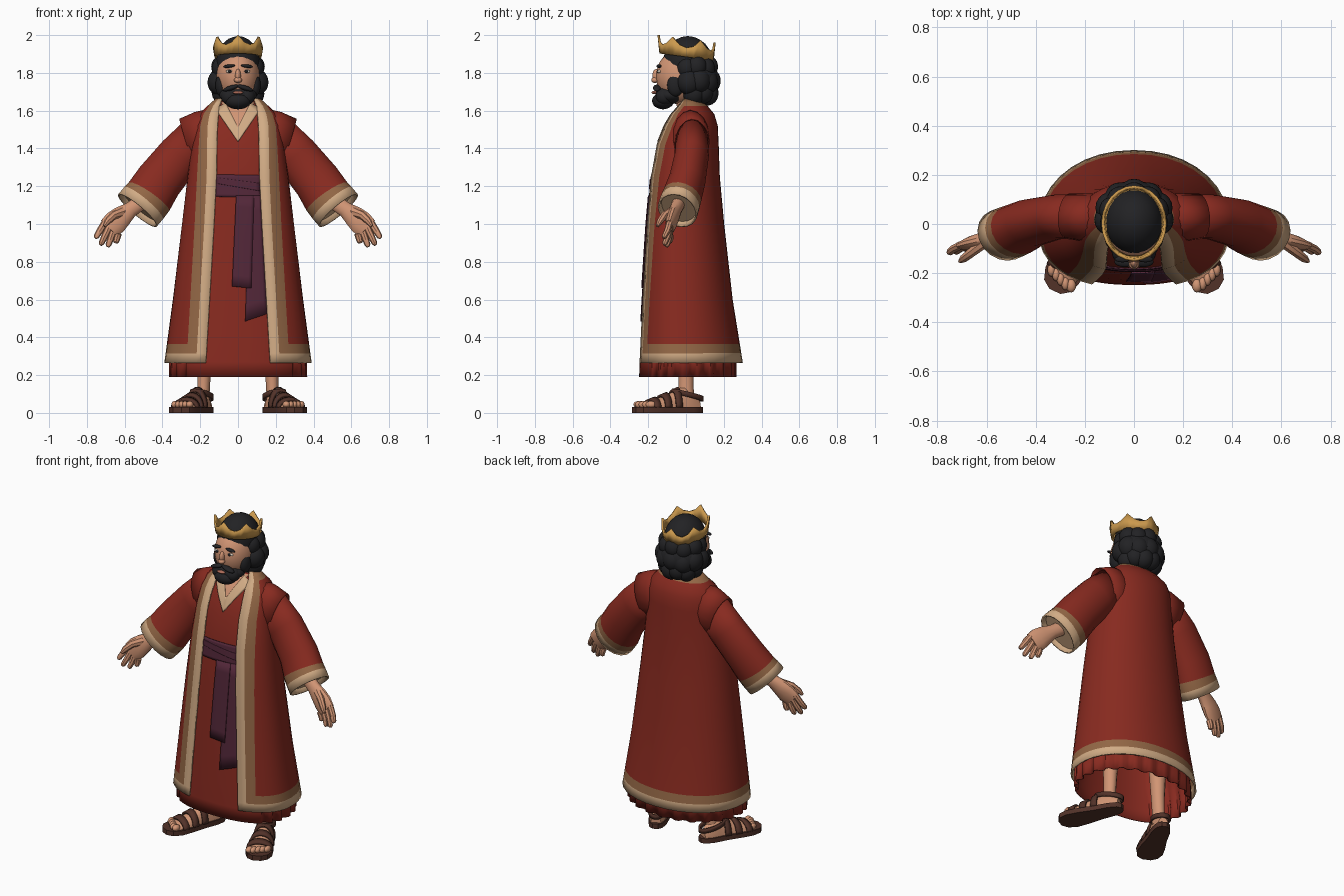
import bpy, bmesh, math
from mathutils import Vector, Matrix

if "Cube" in bpy.data.objects:
    bpy.data.objects.remove(bpy.data.objects["Cube"])

def material(name, r, g, b):
    m = bpy.data.materials.new(name)
    m.diffuse_color = (r, g, b, 1)
    m.use_nodes = True
    m.node_tree.nodes["Principled BSDF"].inputs["Base Color"].default_value = m.diffuse_color
    return m

RED = material("red_cloth", .245, .023, .014)
BEIGE = material("beige_trim", .64, .41, .235)
BROWN = material("brown_trim", .29, .135, .06)
SKIN = material("skin", .64, .30, .175)
HAIR = material("black_hair", .016, .016, .018)
GOLD = material("gold", .60, .32, .075)
PURPLE = material("purple_sash", .085, .02, .04)
LEATHER = material("sandal_leather", .085, .032, .022)
WHITE = material("eye_white", .7, .62, .52)
LIP = material("lip", .42, .15, .10)

def finish(name, bm, mats, mirror=False, thick=0):
    bmesh.ops.recalc_face_normals(bm, faces=bm.faces)
    me = bpy.data.meshes.new(name)
    bm.to_mesh(me)
    bm.free()
    ob = bpy.data.objects.new(name, me)
    bpy.context.collection.objects.link(ob)
    for m in mats:
        me.materials.append(m)
    if thick:
        s = ob.modifiers.new("thickness", 'SOLIDIFY')
        s.thickness, s.offset = thick, 0
    if mirror:
        ob.modifiers.new("mirror", 'MIRROR')
    return ob

def loft(name, rings, mats, rule=lambda i, j: 0, wrap=True, caps=False, **kw):
    bm = bmesh.new()
    vs = [[bm.verts.new(p) for p in r] for r in rings]
    n = len(rings[0])
    for i in range(len(rings) - 1):
        for j in range(n if wrap else n - 1):
            k = (j + 1) % n
            f = bm.faces.new((vs[i][j], vs[i][k], vs[i + 1][k], vs[i + 1][j]))
            f.material_index = rule(i, j)
    if caps:
        bm.faces.new(vs[0])
        bm.faces.new(vs[-1]).material_index = rule(len(rings) - 2, 0)
    bmesh.ops.remove_doubles(bm, verts=bm.verts, dist=1e-4)
    return finish(name, bm, mats, **kw)

def tube(name, secs, mats, n=12, **kw):
    # sections: (centre, half size toward y, half size across)
    pts = [Vector(s[0]) for s in secs]
    rings = []
    for i, (c, hu, hv) in enumerate(secs):
        t = (pts[min(i + 1, len(pts) - 1)] - pts[max(i - 1, 0)]).normalized()
        ref = Vector((0, 1, 0))
        u = (ref - t * ref.dot(t)).normalized()
        v = t.cross(u)
        rings.append([pts[i] + u * hu * math.cos(a) + v * hv * math.sin(a)
                      for a in (2 * math.pi * k / n for k in range(n))])
    return loft(name, rings, mats, **kw)

def blobs(name, mat, items, mirror=False):
    # items: (centre, radii, optional roll about y)
    bm = bmesh.new()
    for loc, rad, *roll in items:
        mtx = (Matrix.Translation(loc) @ Matrix.Rotation(roll[0] if roll else 0, 4, 'Y')
               @ Matrix.Diagonal((*rad, 1)))
        bmesh.ops.create_icosphere(bm, subdivisions=3, radius=1, matrix=mtx)
    return finish(name, bm, [mat], mirror)

def lerp(table, z):
    for a, b in zip(table, table[1:]):
        if z <= b[0]:
            t = max(0, (z - a[0]) / (b[0] - a[0]))
            return [p + (q - p) * t for p, q in zip(a[1:], b[1:])]
    return list(table[-1][1:])

# Garment outline by height: half width, front y, back y
BODY = [(.19, .385, -.258, .295), (.265, .385, -.256, .296), (.6, .34, -.238, .242),
        (1.0, .292, -.212, .197), (1.25, .262, -.19, .174), (1.42, .24, -.16, .168),
        (1.52, .225, -.12, .163), (1.58, .20, -.085, .145), (1.62, .16, -.05, .112),
        (1.66, .115, -.02, .07)]
POW = .83

def outline(z, inner=False):
    a, f, b = lerp(BODY, z)
    return (a * .945, f + .013, b - .03) if inner else (a, f, b)

def around(sec, t, z, k=1):
    # squarer in front, rounder behind
    a, f, b = sec
    s, c = math.sin(t), math.cos(t)
    y0 = f + .44 * (b - f)
    h, p = (y0 - f, POW) if c > 0 else (b - y0, .95)
    return Vector((k * a * math.copysign(abs(s) ** p, s), y0 - k * h * math.copysign(abs(c) ** p, c), z))

# Inner robe with a pleated hem
rings = []
for z in (.19, .27, .4, .6, .8, 1.0, 1.25, 1.42, 1.52, 1.58, 1.62, 1.65):
    amp = .06 * max(0, 1 - (z - .19) / .3)
    rings.append([around(outline(z, True), t, z, 1 - amp * (j % 4 in (2, 3)) * (math.cos(t) < .75))
                  for j, t in ((j, 2 * math.pi * j / 96) for j in range(96))])
loft("robe", rings, [RED], thick=.006)

# Open coat with beige and brown borders
EDGE = [(.265, .17), (1.2, .115), (1.5, .11), (1.62, .10), (1.66, .085)]
rings = []
for z in (.265, .315, .365, .6, .8, 1.0, 1.25, 1.42, 1.47, 1.52, 1.55, 1.58, 1.62, 1.638, 1.66):
    sec = outline(z)
    x0 = lerp(EDGE, z)[0]
    ts = []
    for k in range(3):
        t = math.asin(min(1, (x0 + .05 * k) / sec[0]) ** (1 / POW))
        ts.append(min(t, ts[-1] + .3) if ts else t)
    ts += [ts[2] + (math.pi - ts[2]) * k / 14 for k in range(1, 15)]
    ts += [2 * math.pi - t for t in reversed(ts[:-1])]
    rings.append([around(sec, t, z) for t in ts])
cols, rows = len(rings[0]) - 1, len(rings) - 1

def coat_rule(i, j):
    d = min(j, cols - 1 - j)
    if d == 0 or i == 0:
        return 1
    return 2 if d == 1 or i == 1 or i >= rows - 2 else 0
loft("coat", rings, [RED, BEIGE, BROWN], coat_rule, wrap=False, thick=.01)

# Flat pieces laid on the front of the robe
def patch(name, mat, tl, tr, br, bl, off, nx=6, nz=8, **kw):
    grid = []
    for i in range(nz + 1):
        l, r = Vector(tl).lerp(Vector(bl), i / nz), Vector(tr).lerp(Vector(br), i / nz)
        row = []
        for j in range(nx + 1):
            x, z = l.lerp(r, j / nx)
            sec = outline(z, True)
            t = math.asin(min(1, abs(x) / sec[0]) ** (1 / POW))
            row.append((x, around(sec, t, z).y - off, z))
        grid.append(row)
    return loft(name, grid, [mat], wrap=False, thick=.006, **kw)

patch("chest_skin", SKIN, (-.09, 1.645), (.09, 1.645), (.002, 1.49), (-.002, 1.49), .005)
patch("neckline_trim", BEIGE, (.065, 1.64), (.12, 1.61), (0, 1.435), (0, 1.51), .009, mirror=True)
patch("sash_belt", PURPLE, (-.125, 1.262), (.125, 1.258), (.125, 1.14), (-.125, 1.145), .007, nx=10)
patch("sash_fold", PURPLE, (-.115, 1.245), (.115, 1.215), (.115, 1.175), (-.115, 1.215), .011, nx=10)
patch("sash_tail_short", PURPLE, (-.01, 1.15), (.085, 1.15), (.07, .66), (-.032, .67), .013)
patch("sash_tail_long", PURPLE, (.06, 1.15), (.118, 1.15), (.155, .525), (.038, .485), .008)

# Shoulder caps, sleeves and cuffs
tube("shoulder_cap", [((.12, .02, 1.475), .098, .137), ((.19, .026, 1.455), .096, .14),
                      ((.268, .032, 1.43), .09, .131)], [RED], 16, mirror=True, thick=.006)
C, D = Vector((.532, -.045, 1.072)), Vector((.62, -.25, -.74))
tube("sleeve", [((.2, .03, 1.47), .083, .11), ((.31, .03, 1.36), .086, .115),
                ((.42, .005, 1.225), .093, .122), (C - D * .095, .1, .128),
                (C - D * .05, .102, .13), (C, .103, .13)], [RED, BROWN, BEIGE], 18,
     rule=lambda i, j: max(0, i - 2), mirror=True, thick=.01)
tube("cuff_lining", [(C - D * .07, .094, .12), (C - D * .03, .096, .123)], [BEIGE], 18, caps=True, mirror=True)

# Hands
tube("palm", [((.49, -.03, 1.13), .035, .042), ((.57, -.055, 1.075), .033, .042),
              ((.615, -.068, 1.04), .033, .058), ((.65, -.078, 1.008), .03, .066),
              ((.684, -.088, .976), .02, .06)], [SKIN], 14, caps=True, mirror=True)
tips = [(.755, -.118, .925), (.728, -.115, .888), (.69, -.102, .879), (.648, -.088, .898)]
for k, tip in enumerate(tips):
    base = Vector((.703 - .023 * k, -.086, 1.01 - .02 * k))
    tip = Vector(tip)
    tube("finger_%d" % (k + 1), [(base, .018, .019), (base.lerp(tip, .55) + Vector((0, .004, 0)), .017, .018),
                                 (base.lerp(tip, .9), .014, .015), (tip, .007, .008)],
         [SKIN], 8, caps=True, mirror=True)
tube("thumb", [((.61, -.075, 1.065), .024, .028), ((.66, -.115, 1.045), .02, .022),
               ((.692, -.14, 1.012), .017, .018), ((.708, -.152, .988), .008, .009)],
     [SKIN], 8, caps=True, mirror=True)

# Feet, legs and sandals, laid along a turned-out axis
FOOT = [(.01, .03, .07), (.05, .043, .115), (.10, .047, .14), (.16, .05, .11),
        (.22, .06, .087), (.28, .066, .066), (.325, .062, .05)]

def on_foot(s, l, z):
    return Vector((.16 + .42 * s + .907 * l, .075 - .907 * s + .42 * l, z))

def foot_ring(s, grow=0, half=False):
    w, h = lerp(FOOT, s)
    n = 16
    return [on_foot(s, (w + grow) * math.cos(a), .028 + (h - .028 + grow) * max(0, math.sin(a)))
            for a in (math.pi * k / n * (1 if half else 2) for k in range(n + half))]

loft("foot", [foot_ring(f[0]) for f in FOOT], [SKIN], caps=True, mirror=True)
blobs("toes", SKIN, [(on_foot(.342 - .009 * abs(k - .6), -.05 + .025 * k, .044),
                      (.016 if k else .02, .027, .019)) for k in range(5)], True)
tube("leg", [((.186, 0, .06), .045, .036), ((.182, 0, .14), .04, .034), ((.178, 0, .24), .042, .038),
             ((.17, .005, .55), .06, .058)], [SKIN], 14, caps=True, mirror=True)
SOLE = [(-.01, .015), (.01, .038), (.06, .052), (.15, .058), (.24, .072), (.31, .077), (.36, .06), (.385, .025)]
side = [(s, w) for s, w in SOLE] + [(s, -w) for s, w in reversed(SOLE)]
loft("sandal_sole", [[on_foot(s, l, z) for s, l in side] for z in (0, .03)], [LEATHER], caps=True, mirror=True)
for nm, s0, s1 in (("toe_strap", .262, .298), ("middle_strap", .195, .232), ("instep_strap", .13, .165)):
    loft(nm, [foot_ring(s0, .007, True), foot_ring(s1, .007, True)], [LEATHER], wrap=False, thick=.014, mirror=True)
heel = [[on_foot(.075 + .085 * math.cos(a), .05 * math.sin(a), z + .02 * math.cos(a))
         for a in (math.pi * 2 * k / 18 for k in range(18))] for z in (.08, .108)]
loft("ankle_strap", heel, [LEATHER], thick=.01, mirror=True)

# Neck and head
tube("neck", [((0, .015, 1.54), .07, .09), ((0, .012, 1.62), .06, .068), ((0, 0, 1.73), .06, .062)],
     [SKIN], 16, caps=True)
blobs("head", SKIN, [((0, -.02, 1.78), (.115, .14, .15))])
blobs("nose", SKIN, [((0, -.156, 1.785), (.015, .022, .036)), ((0, -.164, 1.762), (.021, .02, .016))])
blobs("eye_whites", WHITE, [((.045, -.141, 1.808), (.019, .011, .009))], True)
blobs("pupils", HAIR, [((.044, -.149, 1.808), (.009, .006, .008))], True)
blobs("eyebrows", HAIR, [((.047, -.143, 1.836), (.032, .013, .009), .12)], True)
blobs("lower_lip", LIP, [((0, -.168, 1.696), (.028, .014, .009))])

# Beard and moustache
blobs("beard", HAIR, [((0, -.085, 1.682), (.1, .078, .047)), ((0, -.122, 1.652), (.07, .058, .045)),
                      ((.045, -.115, 1.675), (.045, .045, .045)), ((-.045, -.115, 1.675), (.045, .045, .045)),
                      ((.09, -.055, 1.735), (.03, .045, .06)), ((-.09, -.055, 1.735), (.03, .045, .06))])
blobs("moustache", HAIR, [((.038, -.154, 1.72), (.044, .021, .013), .3)], True)

# Hair: a dome and broad waves round the back
curls = [((0, .01, 1.85), (.117, .133, .145)), ((0, .055, 1.76), (.145, .12, .11)), ((0, .08, 1.70), (.115, .085, .065))]
for z, rx, ry, r, a0, n in ((1.825, .09, .08, .055, -22, 7), (1.75, .1, .085, .064, -12, 7), (1.69, .082, .083, .058, 5, 6)):
    for k in range(n):
        a = math.radians(a0 + (180 - 2 * a0) * k / (n - 1))
        curls.append(((rx * math.cos(a), .035 + ry * math.sin(a), z + .008 * (k % 2)), (r, r, r * 1.08)))
blobs("hair", HAIR, curls)

# Crown with six points, tilted slightly back
def crown_ring(top):
    out = []
    for k in range(24):
        a = 2 * math.pi * k / 24 - math.pi / 2
        x, y = math.cos(a) * (.127 if top else .119), math.sin(a) * (.148 if top else .138)
        out.append((x, y + .003, 1.885 - .135 * y + ((.096, .06, .048, .06)[k % 4] if top else 0)))
    return out
loft("crown", [crown_ring(False), crown_ring(True)], [GOLD], thick=.012)

bpy.ops.object.select_all(action='SELECT')
bpy.context.view_layer.objects.active = bpy.data.objects["coat"]
bpy.ops.object.shade_smooth_by_angle(angle=math.radians(35))
